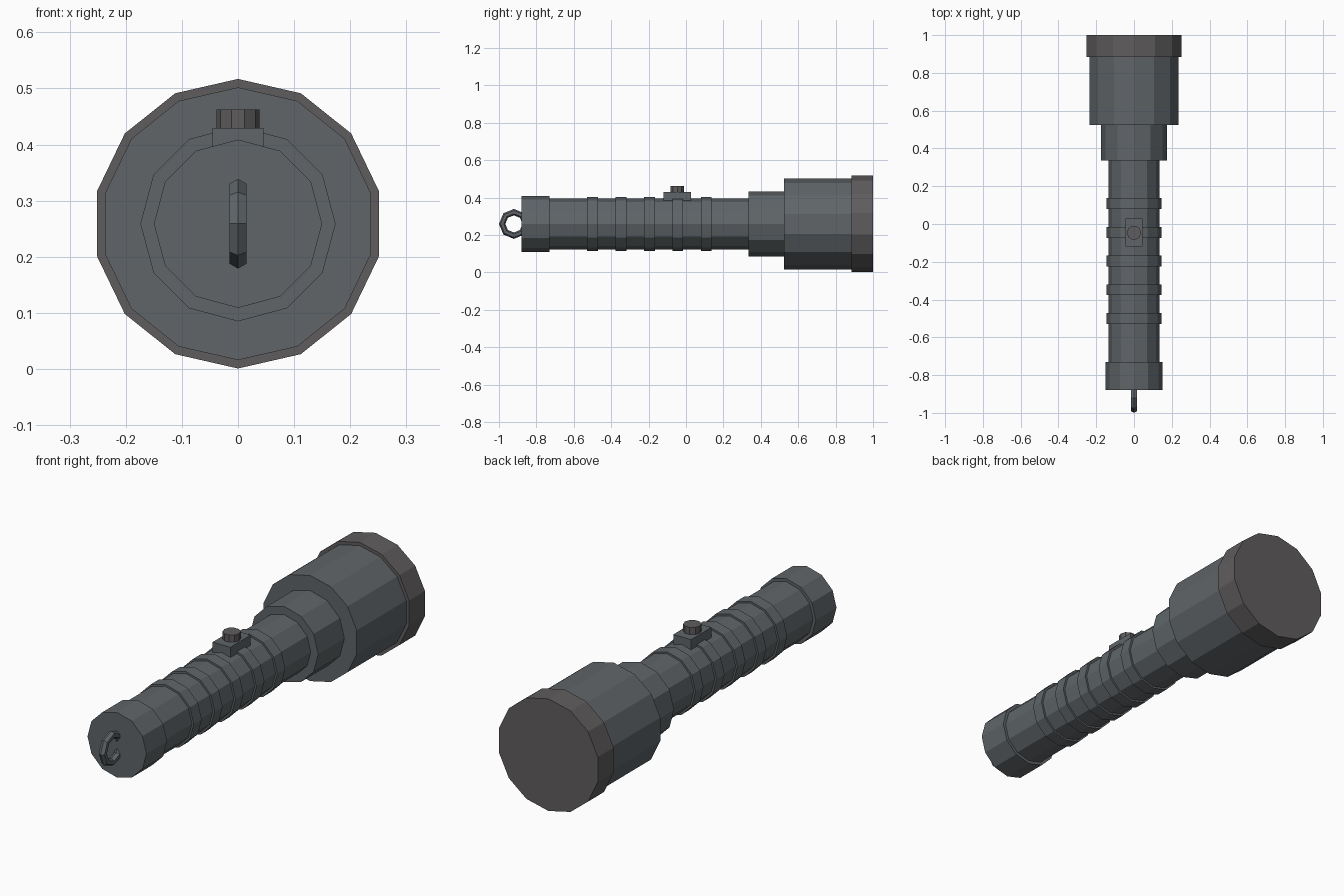
import bpy
from math import pi

if "Cube" in bpy.data.objects:
    bpy.data.objects.remove(bpy.data.objects["Cube"])

AXIS_Z = 0.259


def material(name, rgb):
    m = bpy.data.materials.new(name)
    m.diffuse_color = (*rgb, 1)
    m.use_nodes = True
    m.node_tree.nodes["Principled BSDF"].inputs["Base Color"].default_value = m.diffuse_color
    return m


body_mat = material("gunmetal", (0.115, 0.13, 0.14))
trim_mat = material("dark_trim", (0.115, 0.108, 0.11))


def finish(name, mat):
    ob = bpy.context.object
    ob.name = name
    ob.data.materials.append(mat)
    return ob


def tube(name, y0, y1, radius, sides=12, mat=body_mat):
    """Faceted cylinder along y with a vertex at the top."""
    bpy.ops.mesh.primitive_cylinder_add(
        vertices=sides, radius=radius, depth=y1 - y0,
        location=(0, (y0 + y1) / 2, AXIS_Z), rotation=(pi / 2, 0, 0))
    return finish(name, mat)


# Main body, from tail to lens end
tube("tail_cap", -0.88, -0.73, 0.15)
tube("barrel", -0.74, 0.345, 0.136)
tube("neck", 0.335, 0.535, 0.174)
tube("head", 0.525, 0.89, 0.243, 14)
tube("bezel", 0.885, 1.0, 0.258, 14, trim_mat)

# Grip rings
for i in range(5):
    y = -0.5 + i * 0.152
    tube(f"grip_ring_{i + 1}", y - 0.029, y + 0.029, 0.145)

# Switch plate and button
bpy.ops.mesh.primitive_cube_add(size=1, location=(0, -0.046, 0.399))
bpy.context.object.scale = (0.09, 0.148, 0.062)
finish("switch_plate", body_mat)
bpy.ops.mesh.primitive_cylinder_add(
    vertices=10, radius=0.038, depth=0.044,
    location=(0, -0.046, 0.441), rotation=(0, 0, pi / 2))
finish("switch_button", trim_mat)

# Lanyard loop, partly sunk into the tail cap
bpy.ops.mesh.primitive_torus_add(
    major_segments=8, minor_segments=6, major_radius=0.063, minor_radius=0.017,
    location=(0, -0.92, AXIS_Z), rotation=(0, pi / 2, 0))
finish("lanyard_loop", body_mat)
